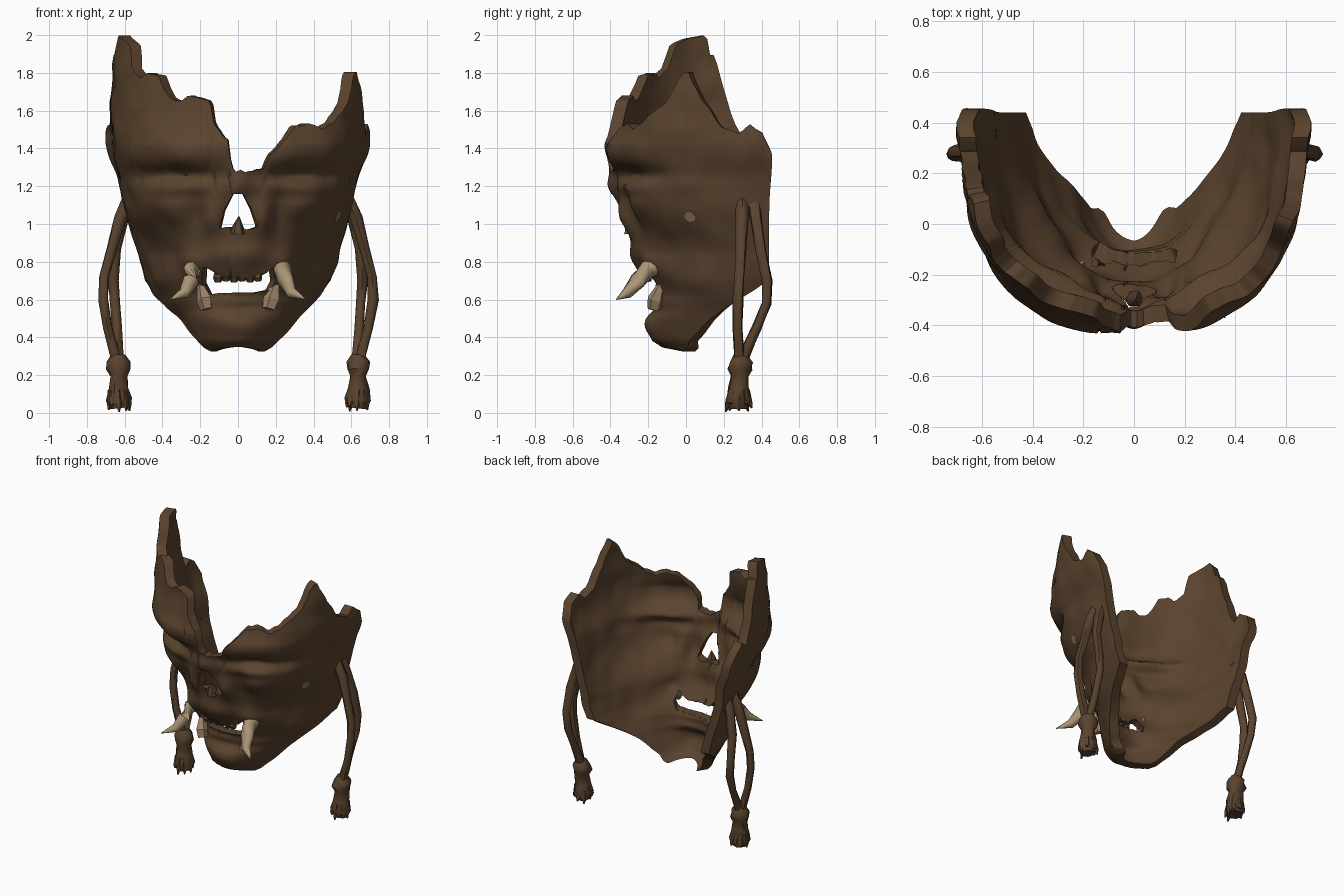
import bpy, bmesh, math, random
from mathutils import Vector, noise
from mathutils.geometry import intersect_point_line

if "Cube" in bpy.data.objects:
    bpy.data.objects.remove(bpy.data.objects["Cube"])

random.seed(4)


def material(name, rgb):
    m = bpy.data.materials.new(name)
    m.diffuse_color = (*rgb, 1)
    m.use_nodes = True
    m.node_tree.nodes["Principled BSDF"].inputs["Base Color"].default_value = m.diffuse_color
    return m


BROWN = material("dark_brown_leather", (0.102, 0.056, 0.027))
BONE = material("bone", (0.40, 0.30, 0.175))
TOOTH = material("stained_tooth", (0.35, 0.24, 0.145))
STUD = material("dull_stud", (0.25, 0.19, 0.11))


def finish(bm, name, mat, angle=40):
    me = bpy.data.meshes.new(name)
    bm.to_mesh(me)
    bm.free()
    ob = bpy.data.objects.new(name, me)
    bpy.context.collection.objects.link(ob)
    me.materials.append(mat)
    bpy.ops.object.select_all(action='DESELECT')
    ob.select_set(True)
    bpy.context.view_layer.objects.active = ob
    bpy.ops.object.shade_smooth_by_angle(angle=math.radians(angle))
    return ob


def lerp_table(table, v):
    for (a, p), (b, q) in zip(table, table[1:]):
        if v <= b:
            return p + (q - p) * max(0, (v - a) / (b - a))
    return table[-1][1]


def g(v, c, w):
    return math.exp(-((v - c) / w) ** 2)


# ---- Mask profiles: half width, front depth and squareness by height; edges by position round the face
WIDTH = [(.32, .25), (.36, .275), (.4, .3), (.5, .36), (.6, .435), (.7, .5), (.8, .535),
         (1, .575), (1.2, .62), (1.35, .655), (1.5, .68), (1.8, .675), (2, .66)]
FRONT = [(.33, -.1), (.38, -.17), (.5, -.2), (.62, -.18), (.75, -.24), (.9, -.28),
         (1, -.31), (1.1, -.355), (1.25, -.385), (1.42, -.44), (1.55, -.42), (1.65, -.4), (2, -.37)]
SQUARE = [(.4, 2.05), (.85, 2.05), (1.05, 2.4), (1.3, 3), (1.5, 3.3)]
BOTTOM = [(0, .35), (.2, .338), (.35, .325), (.45, .345), (.6, .42), (.7, .49), (.85, .585),
          (.95, .65), (1, .7)]
BACK = [(.86, 1.6), (.9, 1.48), (.94, 1.53), (.985, 1.47), (1, 1.38)]
TOP_R = [(0, 1.28), (.06, 1.28), (.1, 1.3), (.115, 1.36), (.19, 1.45), (.24, 1.52), (.33, 1.53),
         (.377, 1.5), (.44, 1.54), (.56, 1.65), (.62, 1.78), (.655, 1.81), (.73, 1.67),
         (.83, 1.51)] + BACK[1:]
TOP_L = [(0, 1.28), (.02, 1.3), (.027, 1.44), (.07, 1.5), (.09, 1.55), (.1, 1.65), (.19, 1.68),
         (.24, 1.65), (.3, 1.67), (.35, 1.78), (.42, 1.8), (.45, 1.77), (.52, 1.82), (.56, 1.95),
         (.63, 1.98), (.73, 2), (.75, 1.9), (.78, 1.88)] + BACK


def relief(x, y, z):
    """Outward bulges and hollows of the face."""
    a = abs(x)
    d = .04 * g(z, 1.37, .08) * g(a, .3, .25)                                   # brow
    d -= .055 * g(z, 1.262, .042) * g(a, .33, .18)                              # eye crease
    d += .02 * g(z, 1.195, .035) * g(a, .3, .15)                                # lid
    d += .03 * g(z, 1.08, .1) * g(a, .42, .15) - .03 * g(z, .85, .12) * g(a, .42, .12)  # cheek
    d += .035 * g(a, 0, .07) * g(z, 1.2, .08) + .04 * g(a, .13, .05) * g(z, 1.02, .08)   # nose
    d -= .025 * g(a, .23, .05) * g(z, 1.08, .1)
    d += .03 * g(z, .83, .07) * g(a, 0, .2) + .03 * g(a, .23, .06) * g(z, .8, .06)       # lip
    d += .025 * g(z, .46, .06) * g(a, 0, .2) - .02 * g(z, .55, .03) * g(a, 0, .2)        # chin
    d += .025 * g(z, 1.4, .13) * g(y, .36, .1)                                  # ear lobe
    return d + .014 * noise.noise(Vector((x, y, z)) * 7)


def outward(p):
    return Vector((p.x, min(p.y - .25, 0), 0)).normalized()


def mask_point(v, t):
    side, s = (1 if v > 0 else -1), abs(v) ** 1.25
    lo = lerp_table(BOTTOM, s)
    hi = lerp_table(TOP_R if side > 0 else TOP_L, s)
    if hi < 1.95:
        hi += .014 * noise.noise(Vector((v * 30, 0, 0)))
    z = lo + (hi - lo) * t
    w, front, n = lerp_table(WIDTH, z), lerp_table(FRONT, z), lerp_table(SQUARE, z)
    back = .44 + .015 * g(z, 1.33, .15)
    u = math.sin(s * math.pi / 2) ** .83
    c = max(0, math.cos(s * math.pi / 2)) ** .83
    k = (u ** n + c ** n) ** (-1 / n)
    p = Vector((side * w * u * k, back - (back - front) * c * k, z))
    p.y += .14 * (n - 2) * abs(p.x) * c * k              # brow swept back from the middle
    return p + outward(p) * relief(*p)


# ---- Nose and mouth openings in the front plane (x, z)
NOSE = [(-.025, 1.16), (.025, 1.16), (.07, 1.08), (.105, .985), (.05, .97), (0, .985),
        (-.06, .985), (-.1, .975), (-.075, 1.07)]
MOUTH = [(-.185, .78), (-.12, .74), (-.1, .715), (.1, .715), (.15, .74), (.185, .77), (.2, .7),
         (.17, .65), (.1, .638), (-.1, .635), (-.16, .625), (-.195, .69)]


def inside(p, poly):
    hit = False
    for (ax, az), (bx, bz) in zip(poly, poly[1:] + poly[:1]):
        if (az > p.z) != (bz > p.z) and p.x < ax + (p.z - az) * (bx - ax) / (bz - az):
            hit = not hit
    return hit


def cut_opening(bm, poly):
    doomed = [f for f in bm.faces if f.calc_center_median().y < 0 and inside(f.calc_center_median(), poly)]
    rim = {v for f in doomed for v in f.verts}
    bmesh.ops.delete(bm, geom=doomed, context='FACES')
    for v in rim:
        if not v.is_valid:
            continue
        p, best = Vector((v.co.x, v.co.z)), None
        for a, b in zip(poly, poly[1:] + poly[:1]):
            f = intersect_point_line(p, Vector(a), Vector(b))[1]
            q = Vector(a).lerp(Vector(b), min(1, max(0, f)))
            if best is None or (q - p).length < (best - p).length:
                best = q
        v.co.x, v.co.z = best


# ---- Mask shell: outer skin, openings, then an inner skin joined along every rim
COLS, ROWS = 64, 90
bm = bmesh.new()
grid = [[bm.verts.new(mask_point(i / COLS, j / ROWS)) for j in range(ROWS + 1)]
        for i in range(-COLS, COLS + 1)]
for c, d in zip(grid, grid[1:]):
    for j in range(ROWS):
        bm.faces.new((c[j], d[j], d[j + 1], c[j + 1]))
cut_opening(bm, NOSE)
cut_opening(bm, MOUTH)
outer, rims = list(bm.faces), [e for e in bm.edges if e.is_boundary]
inner = {v: bm.verts.new(v.co - outward(v.co) * .066) for v in list(bm.verts)}
for f in outer:
    bm.faces.new([inner[v] for v in reversed(f.verts)])
for e in rims:
    a, b = e.verts
    bm.faces.new((a, b, inner[b], inner[a]))
bmesh.ops.recalc_face_normals(bm, faces=bm.faces)
mask = finish(bm, "mask_shell", BROWN, 50)


def tube(name, pts, radii, mat, sides=8, jitter=0, angle=50):
    """Tapered tube through the points, closed at both ends."""
    bm = bmesh.new()
    pts = [Vector(p) for p in pts]
    rings = []
    for k, (p, r) in enumerate(zip(pts, radii)):
        t = (pts[min(k + 1, len(pts) - 1)] - pts[max(k - 1, 0)]).normalized()
        u = t.cross(Vector((0, 1, 0)) if abs(t.y) < .8 else Vector((1, 0, 0))).normalized()
        w = t.cross(u)
        ring = []
        for i in range(sides):
            a, q = math.tau * i / sides, r * (1 + random.uniform(-jitter, jitter))
            ring.append(bm.verts.new(p + (u * math.cos(a) + w * math.sin(a)) * q))
        rings.append(ring)
    for a, b in zip(rings, rings[1:]):
        for i in range(sides):
            bm.faces.new((a[i], a[(i + 1) % sides], b[(i + 1) % sides], b[i]))
    bm.faces.new(rings[0][::-1])
    bm.faces.new(rings[-1])
    bmesh.ops.recalc_face_normals(bm, faces=bm.faces)
    return finish(bm, name, mat, angle)


for side, tag in ((-1, "left"), (1, "right")):
    def m(*pts):
        return [(x * side, y, z) for x, y, z in pts]
    # ---- Tusk and broken lower tooth
    tube("tusk_" + tag, m((.238, -.15, .775), (.238, -.2, .76), (.25, -.255, .7), (.285, -.31, .635),
                          (.36, -.37, .6)), (.043, .05, .044, .03, .002), BONE, 9)
    tube("lower_tooth_" + tag, m((.165, -.165, .55), (.178, -.16, .6), (.2, -.13, .68)),
         (.036, .045, .018), TOOTH, 5, .15, 10)
    # ---- Two cord strands hanging from the temple
    tube("front_cord_" + tag, m((.58, .3, 1.12), (.625, .295, 1.03), (.67, .29, .87), (.71, .285, .72),
                                (.715, .275, .6), (.69, .275, .45), (.65, .28, .3), (.635, .285, .24)),
         (.035, .034, .028, .026, .028, .026, .028, .03), BROWN, 8, .12)
    tube("rear_cord_" + tag, m((.57, .36, 1.12), (.61, .37, 1.03), (.65, .395, .87), (.66, .43, .7),
                               (.65, .425, .58), (.64, .375, .45), (.635, .31, .31), (.63, .29, .24)),
         (.035, .034, .028, .026, .025, .025, .028, .03), BROWN, 8, .12)
    # ---- Knot and frayed tassel
    tube("knot_tassel_" + tag, m((.635, .29, .31), (.635, .29, .27), (.635, .285, .23), (.635, .285, .195),
                                 (.635, .28, .13), (.63, .28, .07), (.625, .28, .025)),
         (.035, .06, .064, .045, .055, .066, .05), BROWN, 10, .15)
    for k in range(8):
        a = math.tau * k / 8
        cx, cy = math.cos(a), math.sin(a)
        tube(f"fray_{tag}_{k}", m((.635 + .04 * cx, .28 + .04 * cy, .12),
                                  (.63 + .05 * cx, .28 + .055 * cy, .05),
                                  (.63 + .055 * cx, .28 + .07 * cy, random.uniform(0, .05))),
             (.018, .018, .004), BROWN, 5, .1)

# ---- Small worn upper teeth and the broken nose spike
for k in range(6):
    x = -.105 + .042 * k
    tube(f"upper_tooth_{k}", [(x, -.2, .74), (x, -.205, .715), (x, -.2, .693 + .006 * (k % 2))],
         (.022, .025, .018), BROWN, 6, .1, 30)
tube("nose_spike", [(0, -.29, .95), (0, -.295, .99), (.005, -.3, 1.04)], (.04, .03, .003), BROWN, 6, .1)

# ---- Stud on the right cheek
bpy.context.view_layer.update()
hit, loc, nor, _ = mask.ray_cast(Vector((2, .02, 1.04)), Vector((-1, 0, 0)))
if hit:
    tube("cheek_stud", [loc - nor * .012, loc + nor * .002], (.031, .031), STUD, 10)
